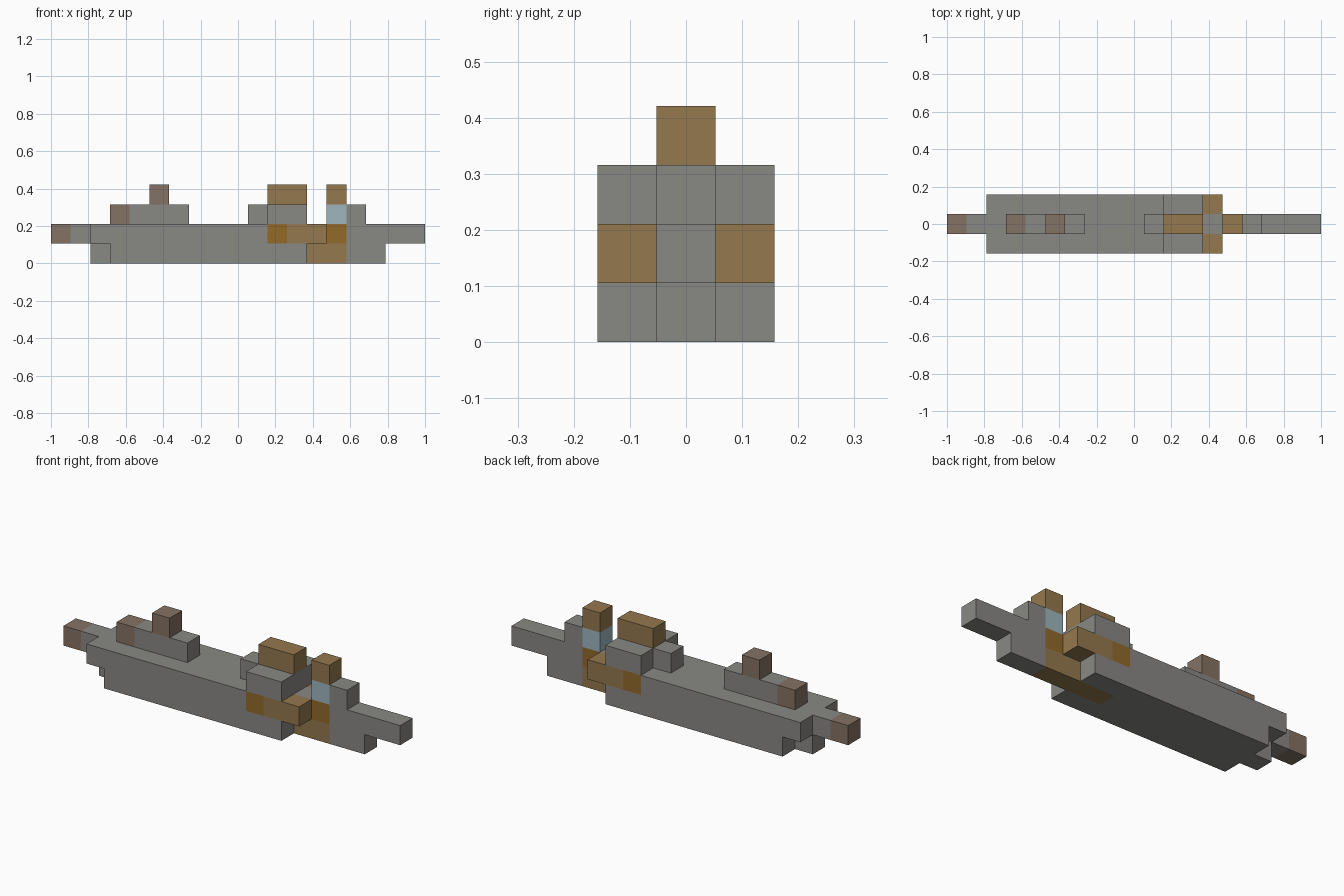
import bpy
import bmesh
from mathutils import Vector

cube = bpy.data.objects.get("Cube")
if cube:
    bpy.data.objects.remove(cube, do_unlink=True)

U = 2 / 19  # block size: the model is 19 blocks long, 3 wide and 4 high


def srgb(*rgb):
    return tuple(((c / 255 + 0.055) / 1.055) ** 2.4 for c in rgb) + (1.0,)


def material(name, color):
    m = bpy.data.materials.new(name)
    m.use_nodes = True
    m.diffuse_color = color
    bsdf = m.node_tree.nodes["Principled BSDF"]
    bsdf.inputs["Base Color"].default_value = color
    bsdf.inputs["Roughness"].default_value = 0.9
    return m


GREY = material("hull grey", srgb(137, 136, 133))
BROWN = material("warm brown", srgb(148, 120, 78))
GOLD = material("golden brown", srgb(146, 106, 42))
DUSK = material("greyish brown", srgb(132, 114, 99))
GLASS = material("pale blue", srgb(157, 182, 190))


def block(name, mat, x, z, y=(1, 2)):
    """Box spanning block coordinates x, y and z; an int means one block."""
    spans = [(s, s + 1) if isinstance(s, int) else s for s in (x, y, z)]
    lo, hi = (Vector([s[k] for s in spans]) for k in (0, 1))
    bm = bmesh.new()
    bmesh.ops.create_cube(bm, size=1)
    for v in bm.verts:
        p = v.co + Vector((0.5, 0.5, 0.5))
        p = Vector([a + (b - a) * t for a, b, t in zip(lo, hi, p)])
        v.co = (p - Vector((9.5, 1.5, 0))) * U
    mesh = bpy.data.meshes.new(name)
    bm.to_mesh(mesh)
    bm.free()
    mesh.materials.append(mat)
    obj = bpy.data.objects.new(name, mesh)
    bpy.context.collection.objects.link(obj)


# Hull: wide body, narrow keel, bow and stern
block("lower_hull", GREY, (3, 11), 0, (0, 3))
block("upper_hull", GREY, (2, 11), 1, (0, 3))
block("stern_keel", GREY, 2, 0)
block("engine_core", BROWN, (11, 15), 0)
block("bow_keel", GREY, (15, 17), 0)
block("hull_spine", GREY, (11, 14), 1)
block("bow", GREY, (15, 19), 1)
block("stern_beam", GREY, 1, 1)
block("stern_tip", DUSK, 0, 1)

# Side parts on both sides
for side, y in (("right", 0), ("left", 2)):
    block(side + "_lower_hull", GREY, (11, 13), 0, y)
    block(side + "_barrel_mount", GOLD, 11, 1, y)
    block(side + "_barrel", BROWN, (12, 14), 1, y)
    block(side + "_side_pod", GREY, (11, 13), 2, y)

# Forward tower
block("tower_base", GOLD, 14, 1)
block("tower_window", GLASS, 14, 2)
block("tower_roof", BROWN, 14, 3)
block("bow_step", GREY, 15, 2)

# Middle cabin
block("cabin", GREY, (10, 13), 2)
block("cabin_roof", BROWN, (11, 13), 3)

# Rear deck house
block("rear_house", GREY, (4, 7), 2)
block("rear_house_end", DUSK, 3, 2)
block("rear_chimney", DUSK, 5, 3)
